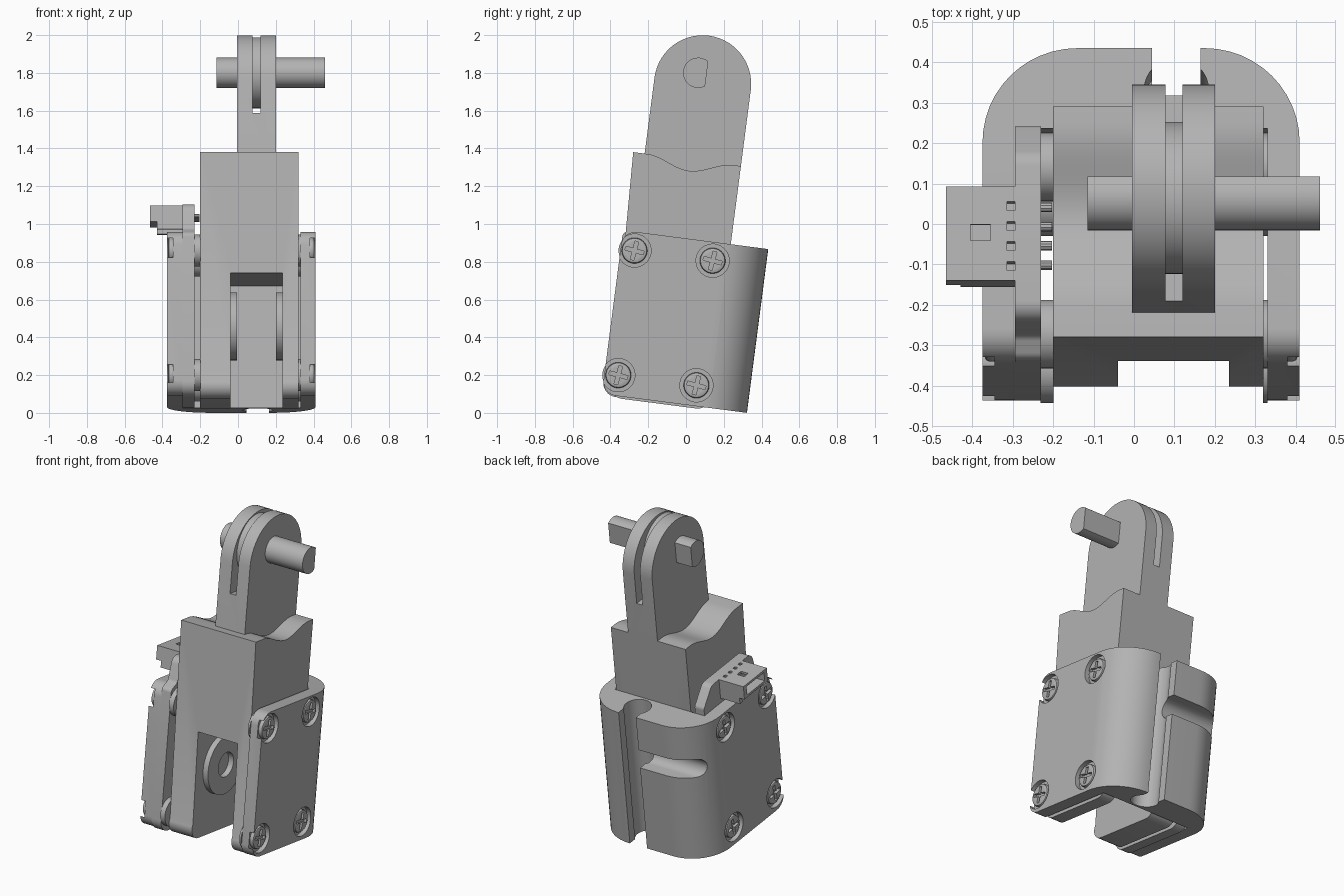
import bpy, bmesh, math
from mathutils import Matrix, Vector

cube = bpy.data.objects.get("Cube")
if cube:
    bpy.data.objects.remove(cube)

TILT = Matrix.Rotation(math.radians(-7.4), 4, 'X')   # whole model leans back

grey = bpy.data.materials.new("plain_grey")
grey.use_nodes = True
colour = (0.45, 0.45, 0.45, 1)
grey.diffuse_color = colour
grey.node_tree.nodes["Principled BSDF"].inputs["Base Color"].default_value = colour

parts = []


def prism(name, pts, axis, lo, hi):
    """Extrude a profile: axis X takes (y, z) points, axis Z takes (x, y)."""
    bm = bmesh.new()
    place = (lambda p: (lo, p[0], p[1])) if axis == 'X' else (lambda p: (p[0], p[1], lo))
    step = (hi - lo, 0, 0) if axis == 'X' else (0, 0, hi - lo)
    face = bm.faces.new([bm.verts.new(place(p)) for p in pts])
    out = bmesh.ops.extrude_face_region(bm, geom=[face])
    bmesh.ops.translate(bm, vec=step, verts=[g for g in out["geom"] if isinstance(g, bmesh.types.BMVert)])
    bmesh.ops.recalc_face_normals(bm, faces=bm.faces[:])
    mesh = bpy.data.meshes.new(name)
    bm.to_mesh(mesh)
    bm.free()
    mesh.materials.append(grey)
    ob = bpy.data.objects.new(name, mesh)
    bpy.context.collection.objects.link(ob)
    parts.append(ob)
    return ob


def rect(a, b, c, d):
    return [(a, c), (b, c), (b, d), (a, d)]


def circle(cx, cy, r, n=32):
    return [(cx + r * math.cos(math.tau * i / n), cy + r * math.sin(math.tau * i / n)) for i in range(n)]


def rounded(corners, seg=8):
    """Fillet a polygon given as (a, b, radius) corners."""
    out = []
    for i, (a, b, r) in enumerate(corners):
        p = Vector((a, b))
        if not r:
            out.append(p)
            continue
        d1 = (Vector(corners[i - 1][:2]) - p).normalized()
        d2 = (Vector(corners[(i + 1) % len(corners)][:2]) - p).normalized()
        half = d1.angle(d2) / 2
        centre = p + (d1 + d2).normalized() * r / math.sin(half)
        s = p + d1 * r / math.tan(half) - centre
        sweep = s.angle_signed(p + d2 * r / math.tan(half) - centre)
        for k in range(seg + 1):
            out.append(centre + Matrix.Rotation(-sweep * k / seg, 2) @ s)
    return out


def boolean(ob, cutters, operation='DIFFERENCE'):
    for c in cutters:
        m = ob.modifiers.new("cut", 'BOOLEAN')
        m.operation, m.object, m.solver = operation, c, 'EXACT'
    bpy.context.view_layer.update()
    mesh = bpy.data.meshes.new_from_object(ob.evaluated_get(bpy.context.evaluated_depsgraph_get()))
    ob.modifiers.clear()
    ob.data = mesh
    for c in cutters:
        if c in parts:
            parts.remove(c)
        bpy.data.objects.remove(c)


FRONT, BACK, WALL = -0.455, 0.32, 0.12
screw_spots = [(y, z) for y in (-0.381, 0.036) for z in (0.152, 0.817)]

# Outer case: U-shaped plan with a rounded back and rounded front corners
case = prism("case", rounded([
    (-0.375, FRONT, 0), (-0.295, FRONT, 0), (-0.295, WALL, 0), (0.33, WALL, 0),
    (0.33, FRONT, 0), (0.41, FRONT, 0), (0.41, BACK, 0.235), (-0.375, BACK, 0.235)], 12),
    'Z', 0.042, 0.916)
boolean(case, [prism("side_outline", rounded([
    (FRONT, 0.042, 0.075), (0.5, 0.042, 0), (0.5, 0.916, 0), (FRONT, 0.916, 0.075)]), 'X', -0.6, 0.6)],
    'INTERSECT')

# Case cuts: vertical keyhole channel, side slot, screw recesses
cuts = [prism("channel", rect(0.045, 0.165, 0.22, 0.5), 'Z', -0.1, 1.2),
        prism("bore", circle(0.105, 0.215, 0.08), 'Z', -0.1, 1.2),
        prism("side_slot", rounded([(0.2, 0.58, 0.059), (0.5, 0.58, 0), (0.5, 0.7, 0), (0.2, 0.7, 0.059)]),
              'X', -0.6, 0.1)]
for y, z in screw_spots:
    cuts.append(prism("recess", circle(y, z, 0.088), 'X', -0.6, -0.345))
    cuts.append(prism("recess", circle(y, z, 0.088), 'X', 0.38, 0.6))
boolean(case, cuts)

# Inner body with a dipped top edge and a forked lower end
top_edge = [(0.08 - 0.46 * i / 20, 1.333 - 0.03 * (1 - math.cos(math.tau * i / 20))) for i in range(21)]
outline = rounded([(FRONT, 0.03, 0.07), (WALL, 0.03, 0.07), (WALL, 1.333, 0)]) 
body = prism("body", outline + [Vector(p) for p in top_edge] + [Vector((FRONT, 1.333))], 'X', -0.2, 0.32)
boolean(body, [prism("fork_gap", rect(-0.6, 0.3, -0.1, 0.692), 'X', -0.04, 0.235)])

# Pivot bosses facing each other inside the fork
for name, lo, hi in (("right_boss", -0.05, -0.005), ("left_boss", 0.2, 0.245)):
    boss = prism(name, circle(-0.17, 0.44, 0.18, 40), 'X', lo, hi)
    boolean(boss, [prism("boss_hole", circle(-0.17, 0.44, 0.075), 'X', lo - 0.1, hi + 0.1)])

# Upper lever: rounded top, slotted, holding a disc and a D-shaped pin
mid, rad = -0.137, 0.257
arc = [(mid + rad * math.cos(math.pi * i / 28), 1.739 + rad * math.sin(math.pi * i / 28)) for i in range(29)]
lever = prism("lever", [(mid - rad, 1.2), (mid + rad, 1.2)] + arc, 'X', -0.005, 0.2)
boolean(lever, [prism("lever_slot", rect(-0.6, 0.4, 1.55, 2.3), 'X', 0.078, 0.12)])
pin_y, pin_z = -0.168, 1.794
prism("lever_disc", circle(pin_y, pin_z, 0.188, 40), 'X', 0.078, 0.12)
flat = 0.97
d_shape = [(pin_y + 0.08 * math.cos(flat + (math.tau - 2 * flat) * i / 28),
            pin_z + 0.08 * math.sin(flat + (math.tau - 2 * flat) * i / 28)) for i in range(29)]
prism("pin", d_shape, 'X', -0.115, 0.46)

# Circuit board with a raised tab, between the case and the body
prism("circuit_board", rounded([
    (FRONT, 0.035, 0.075), (WALL, 0.035, 0.075), (WALL, 0.96, 0.03), (0.03, 1.07, 0.05),
    (-0.37, 1.07, 0.05), (-0.4, 0.93, 0.03), (FRONT, 0.9, 0.03)]), 'X', -0.295, -0.23)

# Plug socket on the tab, with an open outer side, feet and solder pins
socket = prism("socket", rect(-0.28, -0.045, 0.985, 1.07), 'X', -0.465, -0.29)
boolean(socket, [prism("mouth", rect(-0.25, -0.075, 1.0, 1.055), 'X', -0.6, -0.35),
                 prism("window", rect(-0.405, -0.355, -0.18, -0.14), 'Z', 1.04, 1.2)]
        + [prism("notch", rect(-0.315, -0.2, y, y + 0.022), 'Z', 1.03, 1.2)
           for y in (-0.255, -0.205, -0.155, -0.105)])
for y in (-0.28, -0.07):
    prism("socket_foot", rect(y, y + 0.025, 0.945, 0.99), 'X', -0.43, -0.29)
for i in range(4):
    prism("solder_pin", circle(-0.235 + 0.048 * i, 1.02, 0.012, 10), 'X', -0.24, -0.203)

# Screws with crossed heads, and the spacers behind them
for side, face in ((-1, -0.345), (1, 0.38)):
    for y, z in screw_spots:
        tip = face + side * 0.025
        head = prism("screw", circle(y, z, 0.068), 'X', min(face - side * 0.01, tip), max(face - side * 0.01, tip))
        bevel = head.modifiers.new("dome", 'BEVEL')
        bevel.width, bevel.segments, bevel.limit_method = 0.012, 2, 'ANGLE'
        bevel.angle_limit = math.radians(40)
        lo, hi = sorted((tip - side * 0.018, tip + side * 0.1))
        cross = [(0.01, 0.05), (0.01, 0.01), (0.05, 0.01)]
        pts = []
        for q in range(4):
            turn = Matrix.Rotation(q * math.pi / 2 + 0.13, 2)
            pts += [Vector((y, z)) + turn.inverted() @ Vector(p) for p in cross]
            cross_order = pts
        pts = sorted(cross_order, key=lambda p: math.atan2(p[1] - z, p[0] - y))
        boolean(head, [prism("cross_cut", pts, 'X', lo, hi)])
        a, b = (-0.231, -0.199) if side < 0 else (0.319, 0.331)
        prism("spacer", circle(y, z, 0.085), 'X', a, b)

# Smooth the curved surfaces and lean the model
bpy.ops.object.select_all(action='DESELECT')
for ob in parts:
    ob.matrix_world = TILT
    ob.select_set(True)
bpy.context.view_layer.objects.active = parts[0]
bpy.ops.object.shade_smooth_by_angle(angle=math.radians(30))
